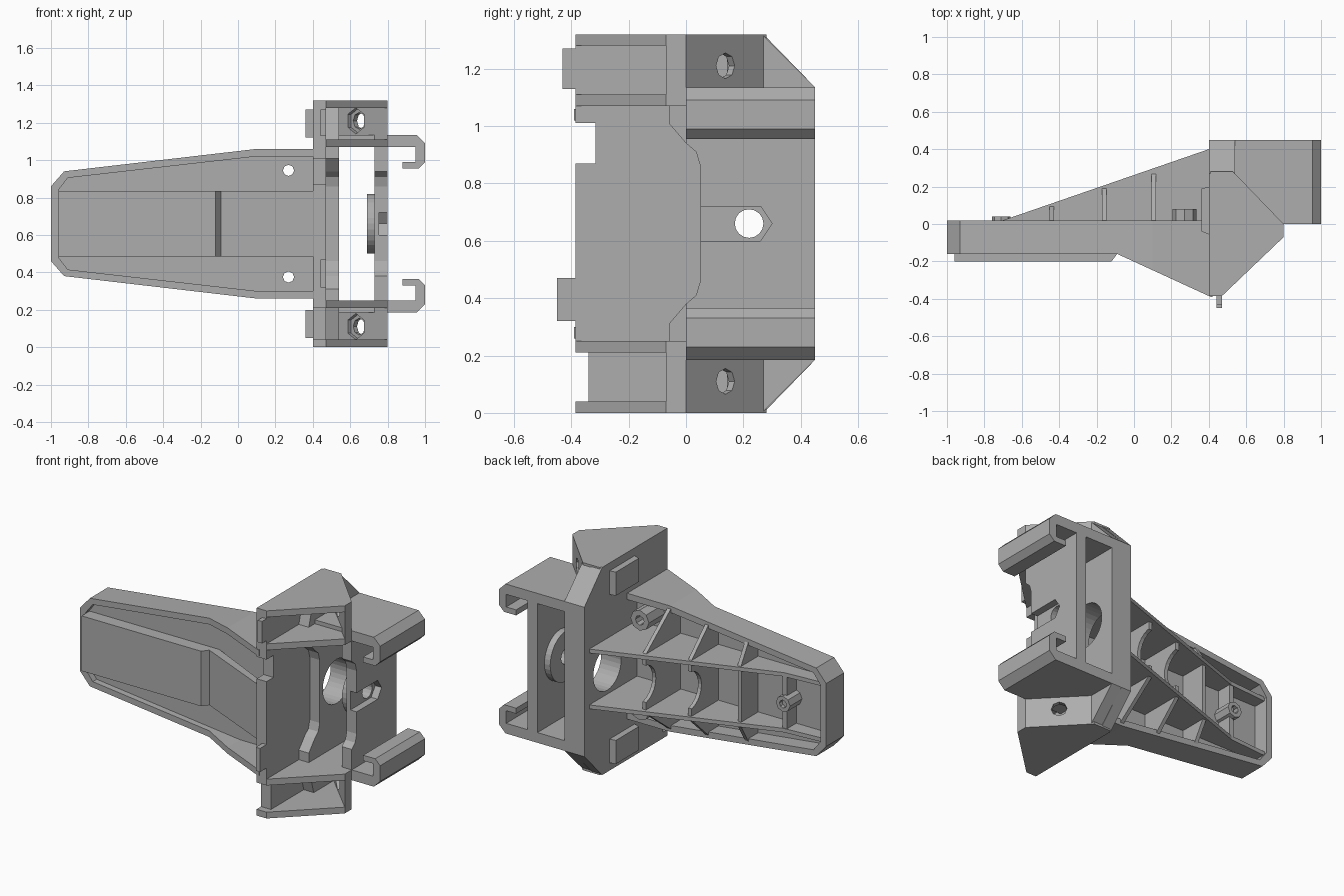
import bpy, bmesh, math
from mathutils import Vector, Matrix

if "Cube" in bpy.data.objects:
    bpy.data.objects.remove(bpy.data.objects["Cube"], do_unlink=True)

MID = 0.66  # height of the symmetry plane
grey = bpy.data.materials.new("plain_grey")
grey.use_nodes = True
grey.diffuse_color = (0.42, 0.42, 0.42, 1)
grey.node_tree.nodes["Principled BSDF"].inputs["Base Color"].default_value = (0.42, 0.42, 0.42, 1)


def finish(name, bm):
    bmesh.ops.recalc_face_normals(bm, faces=bm.faces)
    mesh = bpy.data.meshes.new(name)
    bm.to_mesh(mesh)
    bm.free()
    mesh.materials.append(grey)
    ob = bpy.data.objects.new(name, mesh)
    bpy.context.collection.objects.link(ob)
    return ob


def prism(name, pts, axis, lo, hi):
    """Extrude a 2D outline along one axis."""
    place = {"x": lambda a, b, c: (c, a, b),
             "y": lambda a, b, c: (a, c, b),
             "z": lambda a, b, c: (a, b, c)}[axis]
    bm = bmesh.new()
    face = bm.faces.new([bm.verts.new(place(a, b, lo)) for a, b in pts])
    new = bmesh.ops.extrude_face_region(bm, geom=[face])["geom"]
    step = Vector(place(0, 0, hi - lo))
    bmesh.ops.translate(bm, vec=step, verts=[v for v in new if isinstance(v, bmesh.types.BMVert)])
    return finish(name, bm)


def box(name, x, y, z):
    return prism(name, [(x[0], y[0]), (x[1], y[0]), (x[1], y[1]), (x[0], y[1])], "z", *z)


def rod(name, centre, direction, radius, depth, sides=24):
    bm = bmesh.new()
    turn = Vector(direction).to_track_quat("Z", "Y").to_matrix().to_4x4()
    bmesh.ops.create_cone(bm, cap_ends=True, segments=sides, radius1=radius, radius2=radius,
                          depth=depth, matrix=Matrix.Translation(centre) @ turn)
    return finish(name, bm)


def cut(ob, *cutters):
    for c in cutters:
        mod = ob.modifiers.new("cut", "BOOLEAN")
        mod.object, mod.solver = c, "EXACT"
    bpy.context.view_layer.update()
    done = bpy.data.meshes.new_from_object(ob.evaluated_get(bpy.context.evaluated_depsgraph_get()))
    ob.modifiers.clear()
    ob.data = done
    for c in cutters:
        bpy.data.objects.remove(c, do_unlink=True)
    return ob


def both(half):
    """Complete an outline of (a, height above MID) by mirroring it."""
    return [(a, MID + h) for a, h in half] + [(a, MID - h) for a, h in reversed(half)]


def span(side, lo, hi):
    return tuple(sorted((MID + side * lo, MID + side * hi)))


# Arm: rim wall, floor and raised centre
rim = prism("arm_rim", both([(-1, 0.2), (-0.93, 0.28), (0.1, 0.4), (0.42, 0.4)]), "y", -0.39, 0.02)
cut(rim,
    prism("c", both([(-0.96, 0.18), (-0.91, 0.245), (0.1, 0.36), (0.5, 0.36)]), "y", -0.6, 0.3),
    prism("c", [(-1.2, -0.6), (-1.2, -0.16), (-0.09, -0.16), (0.4, -0.385), (0.6, -0.48), (0.6, -0.6)],
          "z", -0.2, 1.6))
floor = prism("arm_floor", both([(-0.98, 0.19), (-0.92, 0.26), (0.1, 0.38), (0.41, 0.38)]), "y", -0.12, -0.08)
cut(floor, *[rod("c", (0.27, -0.1, MID + s * 0.285), (0, 1, 0), 0.03, 0.4, 8) for s in (1, -1)])
prism("raised_front_panel", [(-0.96, -0.2), (-0.12, -0.2), (-0.09, -0.16), (0.41, -0.385),
                             (0.41, -0.34), (-0.09, -0.1), (-0.96, -0.1)], "z", 0.485, 0.835)

# Arm back: long webs, cross ribs, outer gussets, screw bosses
for s in (1, -1):
    prism("long_web", [(-0.97, -0.1), (-0.97, 0.0), (-0.7, 0.02), (0.4, 0.4), (0.42, 0.4), (0.42, -0.1)],
          "z", *span(s, 0.165, 0.19))
    boss = rod("screw_boss", (0.27, -0.01, MID + s * 0.285), (0, 1, 0), 0.065, 0.18, 8)
    cut(boss, rod("c", (0.27, 0, MID + s * 0.285), (0, 1, 0), 0.03, 0.5, 8))
for x, top in ((-0.44, 0.1), (-0.16, 0.2), (0.105, 0.28)):
    rib = box("cross_rib", (x - 0.012, x + 0.012), (-0.1, top - 0.01), (0.48, 0.84))
    if x > -0.3:
        cut(rib, rod("c", (x, top + 0.01, MID), (1, 0, 0), 0.12, 0.2))
    edge = 0.385 + 0.1165 * (min(x, 0.1) - 0.1)
    for s in (1, -1):
        prism("outer_gusset", [(-0.1, MID + s * 0.18), (top, MID + s * 0.18),
                               (0.015, MID + s * edge), (-0.1, MID + s * edge)],
              "x", x - 0.012, x + 0.012)
box("end_rib", (-0.72, -0.69), (-0.1, 0.015), (0.48, 0.84))
cut(rod("end_boss", (-0.71, -0.03, MID), (0, 1, 0), 0.05, 0.14, 8),
    rod("c", (-0.71, 0.05, MID), (0, 1, 0), 0.025, 0.16, 8))

# Main plate with edge notches and centre bore
plate = prism("main_plate", both([(-0.385, 0.66), (0.27, 0.66), (0.45, 0.475)]), "x", 0.4, 0.47)
cut(plate, rod("c", (0.22, 0, MID), (1, 0, 0), 0.001, 0.01, 3),
    rod("c", (0.44, 0.22, MID), (1, 0, 0), 0.14, 0.5, 32),
    box("c", (0.3, 0.6), (-0.5, -0.315), (0.87, 1.01)),
    box("c", (0.3, 0.6), (-0.5, -0.34), (0.04, 0.21)))
box("upper_edge_tab", (0.44, 0.47), (-0.43, -0.38), (1.13, 1.27))
box("lower_edge_tab", (0.44, 0.47), (-0.45, -0.38), (0.32, 0.47))
wavy = [(0.05, 0.2), (0.035, 0.25), (0, 0.28)]
step = prism("plate_thickening", both(wavy + [(-0.06, 0.35), (-0.06, 0.45), (0, 0.655), (0.27, 0.655),
                                              (0.45, 0.475)]), "x", 0.465, 0.54)
cut(step, rod("c", (0.5, 0.22, MID), (1, 0, 0), 0.14, 0.5, 32))

# Middle wall of the rail with bore, nut slot and round boss
wall = prism("rail_middle_wall", both(wavy + [(0, 0.42), (0.45, 0.42)]), "x", 0.73, 0.8)
cut(wall, rod("c", (0.76, 0.22, MID), (1, 0, 0), 0.05, 0.5, 16),
    prism("c", [(-0.1, 0.6), (0.26, 0.6), (0.3, MID), (0.26, 0.72), (-0.1, 0.72)], "x", 0.755, 0.9))
cut(rod("round_boss", (0.712, 0.22, MID), (1, 0, 0), 0.16, 0.045, 32),
    rod("c", (0.71, 0.22, MID), (1, 0, 0), 0.05, 0.3, 16))

for s in (1, -1):
    # Hooked rail walls
    hook = [(0.53, 0.41), (0.95, 0.41), (0.95, 0.33), (0.88, 0.33), (0.88, 0.295), (0.965, 0.295),
            (1, 0.33), (1, 0.43), (0.955, 0.475), (0.53, 0.475)]
    prism("hooked_rail", [(x, MID + s * h) for x, h in hook], "y", 0, 0.45)
    # Corner bracket: cap, shelf and slanted bolt wall
    outline = [(0.41, -0.385), (0.47, -0.385), (0.8, -0.07), (0.8, 0), (0.53, 0.28), (0.41, 0.28)]
    prism("bracket_cap", outline, "z", *span(s, 0.62, 0.66))
    prism("bracket_shelf", outline, "z", *span(s, 0.41, 0.45))
    slant = prism("bracket_bolt_wall", [(0.8, -0.07), (0.8, 0), (0.53, 0.28), (0.47, 0.28), (0.47, 0.26)],
                  "z", *span(s, 0.415, 0.655))
    z = MID + s * 0.55
    cut(slant, rod("c", (0.67, 0.14, z), (1, 1, 0), 0.045, 0.4, 8),
        rod("c", (0.57, 0.04, z), (1, 1, 0), 0.07, 0.22, 6))
    # Pad on the arm side of the plate
    prism("side_pad", [(0.41, -0.06), (0.36, -0.04), (0.36, 0.19), (0.41, 0.2)], "z", *span(s, 0.46, 0.61))
